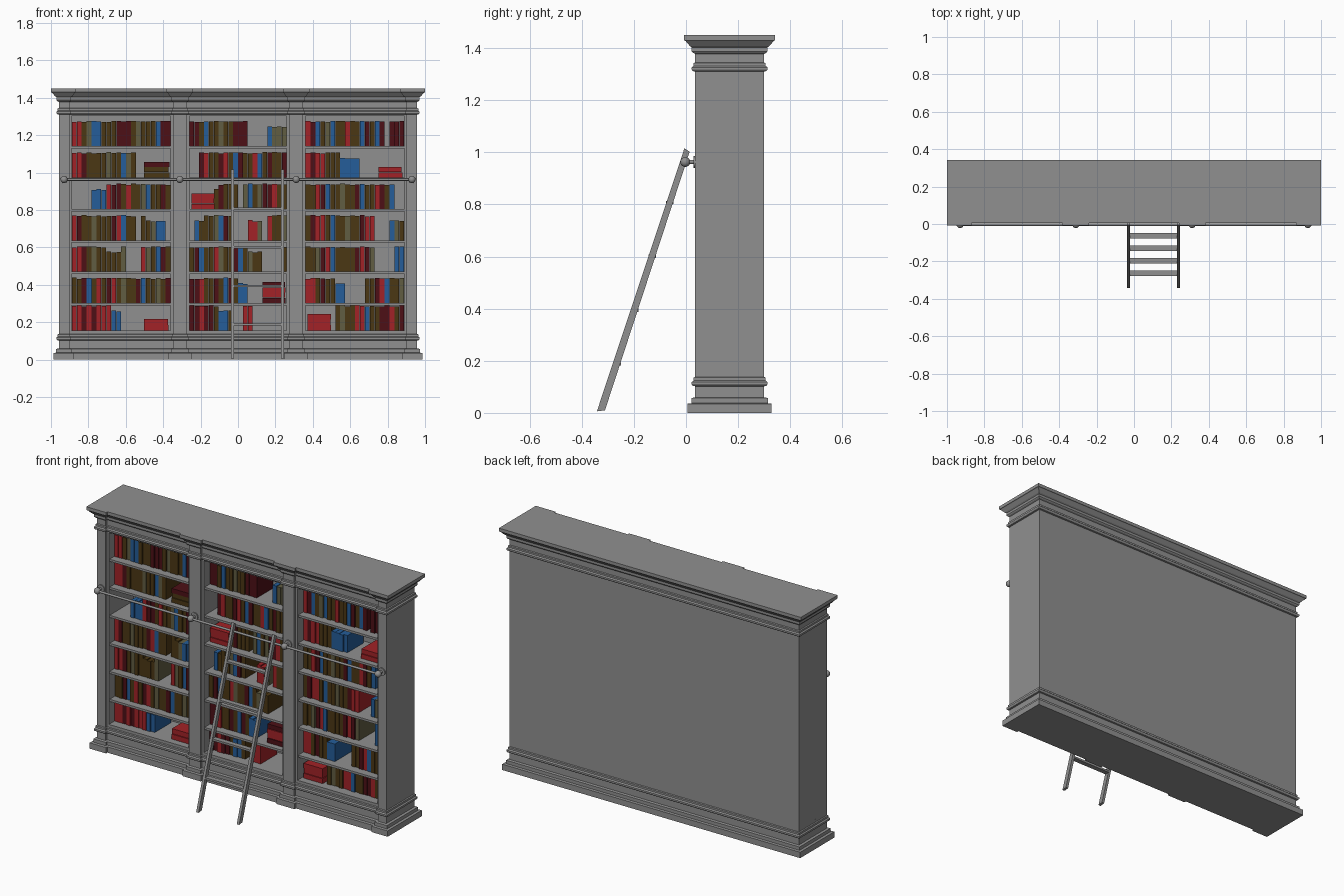
import bpy, bmesh, random
from math import pi
from mathutils import Matrix, Vector

random.seed(4)
if "Cube" in bpy.data.objects:
    bpy.data.objects.remove(bpy.data.objects["Cube"])


def material(name, r, g, b):
    m = bpy.data.materials.new(name)
    m.use_nodes = True
    m.diffuse_color = (r, g, b, 1)
    m.node_tree.nodes["Principled BSDF"].inputs["Base Color"].default_value = (r, g, b, 1)
    return m


GREY = material("grey_wood", .28, .28, .28)
BOOK_MATS = {
    "R": material("red_cover", .36, .016, .02),
    "D": material("dark_red_cover", .075, .005, .008),
    "B": material("brown_cover", .07, .038, .007),
    "U": material("blue_cover", .018, .11, .32),
    "O": material("olive_cover", .12, .11, .055),
}
KEYS = list(BOOK_MATS)


def finish(name, bm, mats=(GREY,)):
    bmesh.ops.recalc_face_normals(bm, faces=bm.faces[:])
    me = bpy.data.meshes.new(name)
    bm.to_mesh(me)
    bm.free()
    for m in mats:
        me.materials.append(m)
    ob = bpy.data.objects.new(name, me)
    bpy.context.collection.objects.link(ob)
    return ob


def add_box(bm, x0, x1, y0, y1, z0, z1, slot=0):
    mid = Vector((x0 + x1, y0 + y1, z0 + z1)) / 2
    mat = Matrix.Translation(mid) @ Matrix.Diagonal((x1 - x0, y1 - y0, z1 - z0, 1))
    for v in bmesh.ops.create_cube(bm, size=1, matrix=mat)["verts"]:
        for f in v.link_faces:
            f.material_index = slot


def box(name, *dims):
    bm = bmesh.new()
    add_box(bm, *dims)
    return finish(name, bm)


def loft(name, rings):
    bm = bmesh.new()
    loops = [[bm.verts.new(p) for p in ring] for ring in rings]
    n = len(loops[0])
    for a, b in zip(loops, loops[1:]):
        for i in range(n):
            j = (i + 1) % n
            bm.faces.new((a[i], a[j], b[j], b[i]))
    bm.faces.new(loops[0])
    bm.faces.new(loops[-1])
    return finish(name, bm)


# Main layout
SIDE, FRONT, BACK, STEP, JAMB = .958, .035, .30, .013, .013
BASE_TOP, HEAD = .155, 1.303
PILASTERS = [(-SIDE, -.902), (-.348, -.273), (.273, .348), (.902, SIDE)]
BAYS = [(a[1] + JAMB, b[0] - JAMB) for a, b in zip(PILASTERS, PILASTERS[1:])]


# Plan outline that breaks forward at each pilaster
def outline(o, z):
    pts = []
    for i, (a, b) in enumerate(PILASTERS):
        a -= o if i == 0 else o * .8
        b += o if i == 3 else o * .8
        if i > 0:
            pts.append((a, FRONT + STEP - o, z))
        pts += [(a, FRONT - o, z), (b, FRONT - o, z)]
        if i < 3:
            pts.append((b, FRONT + STEP - o, z))
    return pts + [(SIDE + o, BACK + o, z), (-SIDE - o, BACK + o, z)]


# Moulded plinth and cornice
BASE = [(.029, 0), (.029, .035), (.014, .037), (.014, .057), (0, .06), (0, .102),
        (.009, .104), (.013, .11), (.013, .118), (.006, .124), (.006, .135),
        (0, .138), (0, BASE_TOP)]
CROWN = [(0, HEAD), (0, 1.31), (.009, 1.312), (.013, 1.318), (.013, 1.326),
         (.006, 1.332), (.006, 1.342), (0, 1.345), (0, 1.378), (.008, 1.382),
         (.013, 1.388), (.013, 1.403), (.02, 1.408), (.037, 1.428), (.042, 1.43),
         (.042, 1.45)]
loft("plinth", [outline(o, z) for o, z in BASE])
loft("cornice", [outline(o, z) for o, z in CROWN])

# Carcass
box("back_panel", -SIDE, SIDE, .28, BACK, BASE_TOP, HEAD)
for i, (a, b) in enumerate(PILASTERS):
    box("pilaster", a, b, FRONT, .28, BASE_TOP, HEAD)
    if i > 0:
        box("jamb", a - JAMB, a, FRONT + STEP, .28, BASE_TOP, HEAD)
    if i < 3:
        box("jamb", b, b + JAMB, FRONT + STEP, .28, BASE_TOP, HEAD)

# Shelves
LEVELS = [1.142, .974, .806, .638, .470, .303, BASE_TOP]
for a, b in BAYS:
    for z in LEVELS[:-1]:
        box("shelf", a, b, .055, .28, z - .013, z)

# Books: one letter per spine, lower case is a shorter book, dot is a gap
ROWS = [
    ["RRBOUUBBBDDDBOBBBUDD", "DDBUBBOBBDDD....uooo", "RDUBOUBBRBBUDBUD.DDD"],
    ["RRDBBBBOBBUOB.......", "..DRBBDRBUDBBRUBDBBD", "RDRRBBBuuuu........."],
    ["....uuuRDDBRBBOUBBDB", ".....bDBBB.OUBODDRBB", "BBRDUBBOBBDUBBRDBU.."],
    ["RDBBOBBBDRUBB.Bbouu.", ".ubBBOUDB...rro.RBBO", "BDRRBUBBOBBDRR...uob"],
    ["RRDBOBBbbbO...ROBUDB", "BDUBBROBBDUBobb....B", "BBODRUBBBBDRDO....UU"],
    ["BBDUBRBDRBOBBDUBBOBD", "DDRBBDBUDBuu........", "RRBDBBuu....BBDRUBBO"],
    ["RRDRDRRRuu..........", "DDRDDBuub..RR.......", "......BOBBRRUBBDDRBD"],
]
# Lying books: row, bay, left edge, right edge, covers from the bottom up, thickness
STACKS = [(1, 0, .73, .99, "BBD", .028), (1, 2, .74, .98, "RR", .028),
          (2, 1, .02, .26, "RRR", .028), (5, 1, .75, .99, "DRRD", .028),
          (6, 0, .73, .98, "RR", .031), (6, 2, .02, .26, "RRR", .03)]
for bay, (a, b) in enumerate(BAYS):
    bm = bmesh.new()
    for row, z in enumerate(LEVELS):
        text = ROWS[row][bay]
        w = (b - a) / len(text)
        for i, c in enumerate(text):
            if c != ".":
                h = random.uniform(.128, .135) if c.isupper() else random.uniform(.1, .108)
                y = random.uniform(.098, .108)
                add_box(bm, a + i * w + .0006, a + (i + 1) * w - .0006, y, .26,
                        z, z + h, KEYS.index(c.upper()))
    for row, col, s, e, covers, t in STACKS:
        if col == bay:
            for k, c in enumerate(covers):
                z = LEVELS[row] + k * t
                add_box(bm, a + s * (b - a), a + e * (b - a) - .004 * (k % 2),
                        .09 + .004 * (k % 2), .25, z, z + t - .001, KEYS.index(c))
    finish("books", bm, BOOK_MATS.values())


# Ladder rail with ball brackets
def cylinder(name, r, depth, loc, rot):
    bpy.ops.mesh.primitive_cylinder_add(vertices=16, radius=r, depth=depth,
                                        location=loc, rotation=rot)
    smooth(name)


def smooth(name):
    ob = bpy.context.object
    ob.name = name
    ob.data.materials.append(GREY)
    bpy.ops.object.shade_smooth_by_angle()


RAIL_Z = .963
cylinder("ladder_rail", .007, 1.86, (0, -.003, RAIL_Z), (0, pi / 2, 0))
for a, b in PILASTERS:
    x = (a + b) / 2
    bpy.ops.mesh.primitive_uv_sphere_add(segments=16, ring_count=10, radius=.019,
                                         location=(x, -.003, RAIL_Z))
    smooth("bracket_ball")
    cylinder("bracket_stem", .008, .04, (x, .015, RAIL_Z), (pi / 2, 0, 0))
    cylinder("bracket_plate", .023, .007, (x, .032, RAIL_Z), (pi / 2, 0, 0))

# Leaning ladder
SECTION = [(-.342, .006), (-.311, .01), (.014, 1.002), (-.006, 1.016)]
for x in (-.03, .239):
    loft("ladder_side", [[(x + s, y, z) for y, z in SECTION] for s in (-.008, .008)])
for k in range(4):
    z = .187 + .207 * k
    y = -.325 + .325 * z
    box("ladder_step", -.022, .231, y - .015, y + .015, z - .006, z + .006)
